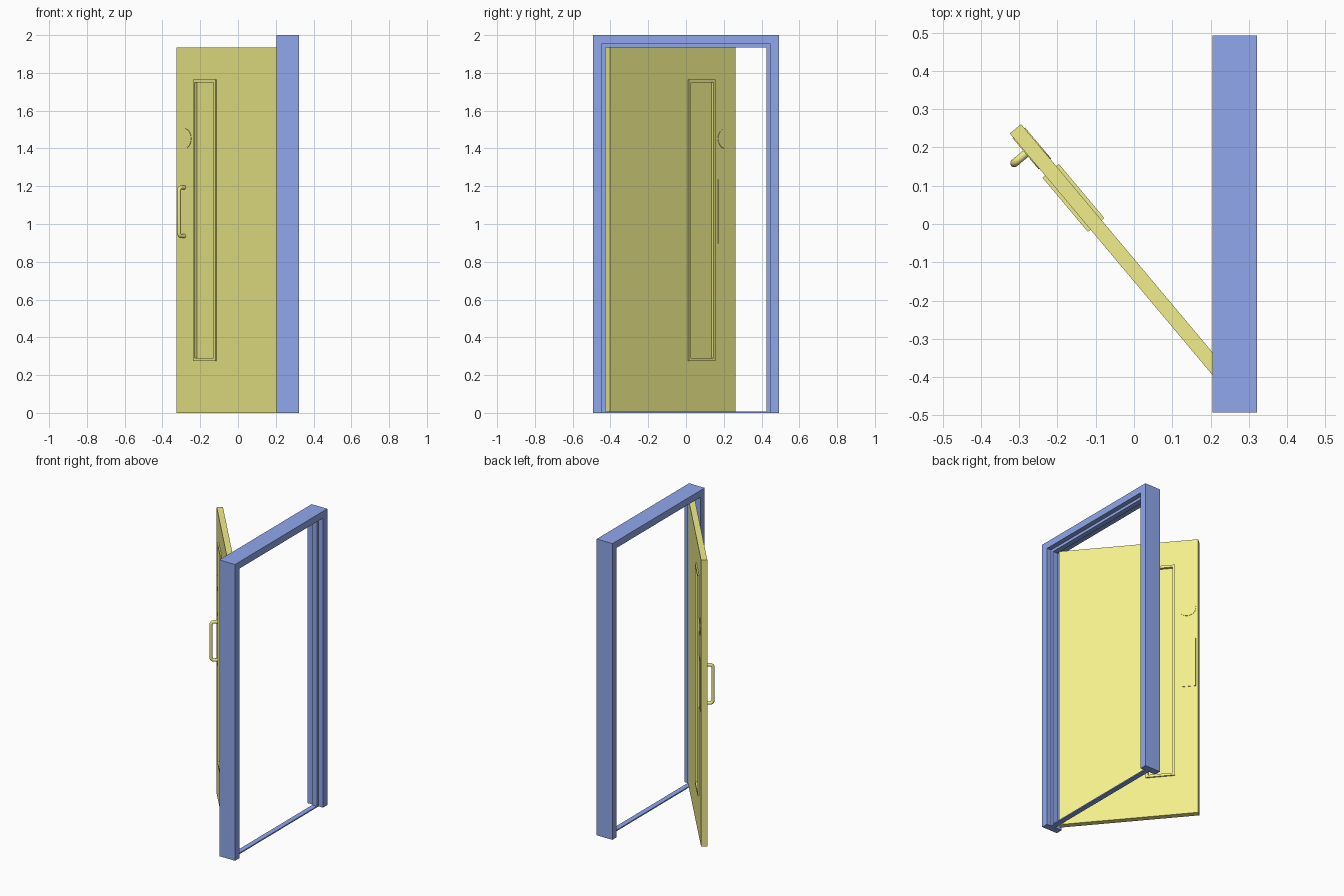
import bpy, bmesh, math
from mathutils import Matrix, Vector

if "Cube" in bpy.data.objects:
    bpy.data.objects.remove(bpy.data.objects["Cube"])


def material(name, color):
    m = bpy.data.materials.new(name)
    m.diffuse_color = color
    m.use_nodes = True
    m.node_tree.nodes["Principled BSDF"].inputs["Base Color"].default_value = m.diffuse_color
    return m


BLUE = material("blue_paint", (0.28, 0.39, 0.84, 1))
YELLOW = material("yellow_paint", (0.88, 0.85, 0.26, 1))

# Door space: X along the leaf from the hinge edge, Y across its thickness, Z up
OPEN = math.radians(40)
along = Vector((-math.sin(OPEN), math.cos(OPEN), 0))
across = Vector((math.cos(OPEN), math.sin(OPEN), 0))
DOOR = Matrix.Translation((0.2475, -0.4155, 0)) @ Matrix((along, across, (0, 0, 1))).transposed().to_4x4()


def finish(name, bm, mat, space=Matrix()):
    bm.transform(space)
    bmesh.ops.recalc_face_normals(bm, faces=bm.faces)
    me = bpy.data.meshes.new(name)
    bm.to_mesh(me)
    bm.free()
    me.materials.append(mat)
    ob = bpy.data.objects.new(name, me)
    bpy.context.collection.objects.link(ob)
    return ob


def box(name, x, y, z, mat, space=Matrix()):
    bm = bmesh.new()
    bmesh.ops.create_cube(bm, size=1)
    for v in bm.verts:
        v.co = [(lo + hi) / 2 + c * (hi - lo) for c, (lo, hi) in zip(v.co, (x, y, z))]
    return finish(name, bm, mat, space)


def loft(bm, loops, closed):
    """Skin equal-length vertex loops; join the last to the first, or cap both ends."""
    rows = [[bm.verts.new(p) for p in loop] for loop in loops]
    n = len(rows[0])
    for a, b in zip(rows, rows[1:] + rows[:1] if closed else rows[1:]):
        for i in range(n):
            j = (i + 1) % n
            bm.faces.new((a[i], a[j], b[j], b[i]))
    if not closed:
        bm.faces.new(rows[0])
        bm.faces.new(rows[-1])


def rect_ring(name, outer, inner, half, mat):
    """Rectangular ring in door space; each rectangle is (x0, x1, z0, z1)."""
    def loop(r, y):
        return [(r[0], y, r[2]), (r[1], y, r[2]), (r[1], y, r[3]), (r[0], y, r[3])]
    bm = bmesh.new()
    loft(bm, [loop(outer, -half), loop(outer, half), loop(inner, half), loop(inner, -half)], True)
    return finish(name, bm, mat, DOOR)


# Frame: stepped jamb profile (x, inset) swept up, across and down with mitres
profile = [(0.205, 0), (0.205, 0.046), (0.256, 0.046), (0.256, 0.065),
           (0.29, 0.065), (0.29, 0.046), (0.322, 0.046), (0.322, 0)]
HALF = 0.4925
bm = bmesh.new()
loft(bm, [[(x, side * (HALF - d), (2 - d) if top else 0) for x, d in profile]
          for side, top in ((-1, 0), (-1, 1), (1, 1), (1, 0))], False)
finish("door_frame", bm, BLUE)
box("threshold", (0.256, 0.29), (-0.44, 0.44), (0, 0.008), BLUE)

# Door leaf with window opening, glazing trim and pane
window = (0.539, 0.724, 0.275, 1.765)
opening = (0.555, 0.708, 0.291, 1.749)
rect_ring("door_leaf", (0, 0.867, 0, 1.935), opening, 0.019, YELLOW)
rect_ring("window_trim", window, opening, 0.028, YELLOW)
box("window_pane", opening[:2], (-0.011, 0.011), opening[2:], YELLOW, DOOR)

# Push plate and round sign disc on both faces
U = 0.8
for side, label in ((-1, "outer"), (1, "inner")):
    y = sorted((side * 0.018, side * 0.0215))
    box(label + "_push_plate", (U - 0.052, U + 0.052), y, (0.898, 1.235), YELLOW, DOOR)
    bm = bmesh.new()
    bmesh.ops.create_cone(bm, cap_ends=True, segments=48, radius1=0.053, radius2=0.053, depth=0.0035)
    place = Matrix.Translation((U, side * 0.01975, 1.452)) @ Matrix.Rotation(math.pi / 2, 4, 'X')
    finish(label + "_disc", bm, YELLOW, DOOR @ place)

# Pull handle: round bar with bent corners
FAR, BEND = -0.06, 0.018
path = [(U, -0.019, 0.936)]
for zc, start in ((0.936 + BEND, 180), (1.194 - BEND, 270)):
    for k in range(6):
        a = math.radians(start + 18 * k)
        path.append((U, FAR + BEND + BEND * math.sin(a), zc + BEND * math.cos(a))
                    if start == 270 else
                    (U, FAR + BEND - BEND * math.sin(math.radians(18 * k)), zc + BEND * math.cos(a)))
path.append((U, -0.019, 1.194))

bm = bmesh.new()
pts = [Vector(p) for p in path]
loops = []
for i, p in enumerate(pts):
    t = (pts[min(i + 1, len(pts) - 1)] - pts[max(i - 1, 0)]).normalized()
    side = Vector((1, 0, 0))
    up = t.cross(side)
    loops.append([p + 0.0105 * (math.cos(s * math.tau / 20) * side + math.sin(s * math.tau / 20) * up)
                  for s in range(20)])
loft(bm, loops, False)
handle = finish("pull_handle", bm, YELLOW, DOOR)
bpy.context.view_layer.objects.active = handle
handle.select_set(True)
bpy.ops.object.shade_smooth_by_angle(angle=math.radians(40))
